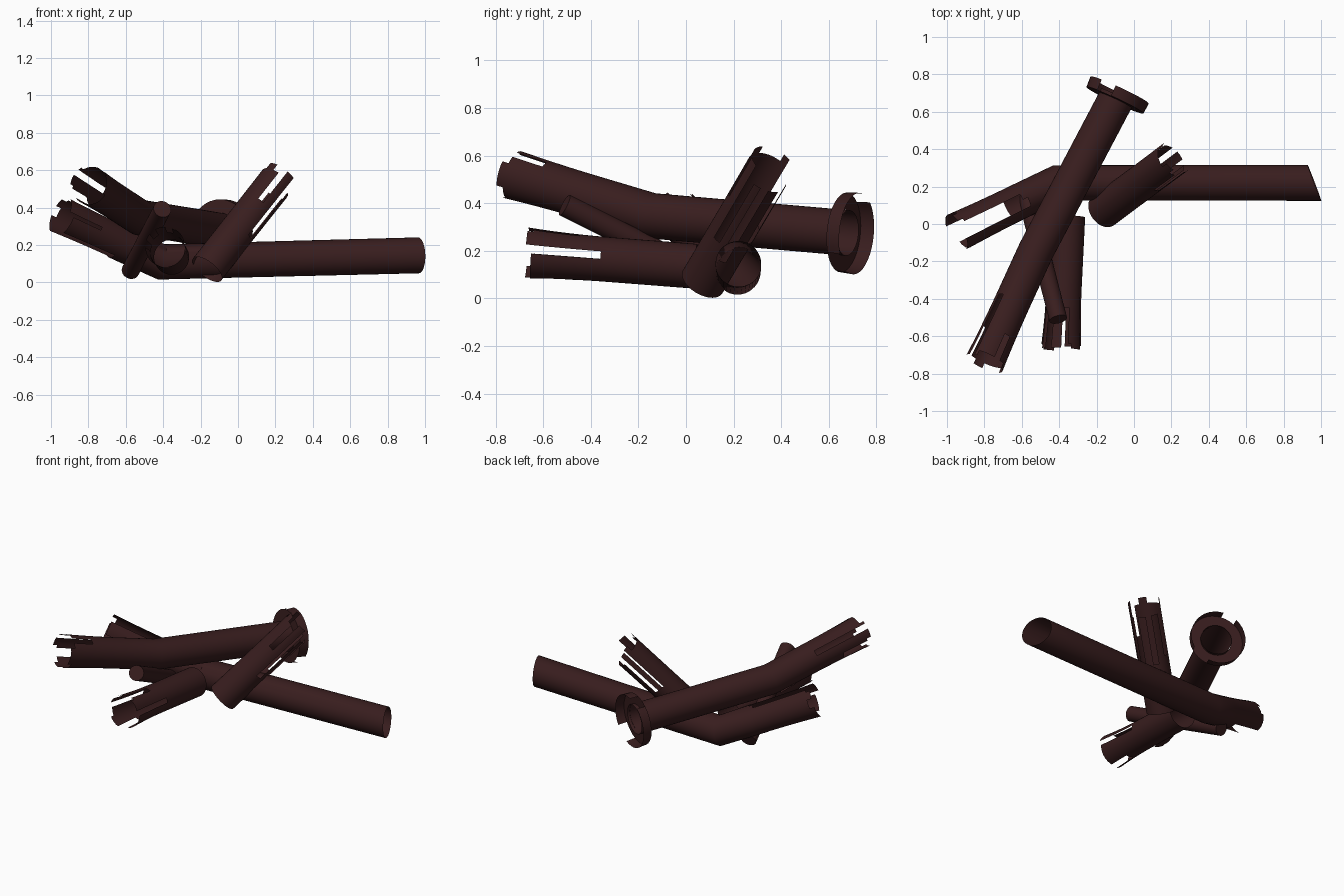
import bpy, bmesh, math, random
from mathutils import Vector

if "Cube" in bpy.data.objects:
    bpy.data.objects.remove(bpy.data.objects["Cube"])

random.seed(4)
SEG, ROWS = 36, 14

rust = bpy.data.materials.new("dark rust brown")
rust.diffuse_color = (0.040, 0.0125, 0.013, 1)
rust.use_nodes = True
rust.node_tree.nodes["Principled BSDF"].inputs["Base Color"].default_value = rust.diffuse_color


def frame(axis):
    """Upward and sideways directions across a pipe axis."""
    axis = axis.normalized()
    up = (Vector((0, 0, 1)) - axis * axis.z).normalized()
    return up, axis.cross(up)


def finish(bm, name):
    mesh = bpy.data.meshes.new(name)
    loose = [v for v in bm.verts if not v.link_faces]
    bmesh.ops.delete(bm, geom=loose, context='VERTS')
    bm.to_mesh(mesh)
    bm.free()
    mesh.materials.append(rust)
    ob = bpy.data.objects.new(name, mesh)
    bpy.context.collection.objects.link(ob)
    bpy.context.view_layer.objects.active = ob
    ob.select_set(True)
    bpy.ops.object.shade_smooth_by_angle(angle=math.radians(35))
    ob.select_set(False)


def ring(bm, p, axis, r, slant=Vector((0, 0, 0))):
    up, side = frame(axis)
    n = axis.normalized()
    out = []
    for i in range(SEG):
        a = 2 * math.pi * i / SEG
        o = (up * math.cos(a) + side * math.sin(a)) * r
        out.append(bm.verts.new(p + o + n * o.dot(slant)))
    return out


def bridge(bm, r0, r1, keep=lambda i: True):
    for i in range(SEG):
        if keep(i):
            j = (i + 1) % SEG
            bm.faces.new((r0[i], r0[j], r1[j], r1[i]))


def pipe(name, path, r, torn=0, gaps=(), flare=1.0, slant=(0, 0, 0), caps=False):
    """Tube along path; the last 'torn' length is split by gaps of
    (start degree, end degree, start fraction, end fraction)."""
    pts = [Vector(p) for p in path]
    bm = bmesh.new()
    rings = []
    last = pts[-1] - pts[-2]
    for k, p in enumerate(pts[:-1]):
        axis = (pts[k + 1] - p).normalized()
        if k:
            axis = (axis + (p - pts[k - 1]).normalized()).normalized()
        rings.append(ring(bm, p, axis, r, Vector(slant) if k == 0 else Vector((0, 0, 0))))
    if torn:
        start = pts[-1] - last.normalized() * torn
        rings.append(ring(bm, start, last, r))
    for a, b in zip(rings, rings[1:]):
        bridge(bm, a, b)
    if not torn:
        rings.append(ring(bm, pts[-1], last, r))
        bridge(bm, rings[-2], rings[-1])
    else:
        # ragged strips
        ends = [random.choice((0.9, 0.93, 0.97, 1.0)) for _ in range(SEG // 3)]
        prev = rings[-1]
        for row in range(ROWS):
            t = (row + 1) / ROWS
            cur = ring(bm, start + last.normalized() * torn * t, last, r * (1 + (flare - 1) * t * t))

            def keep(i):
                deg, mid = (i + 0.5) * 360 / SEG, (row + 0.5) / ROWS
                if mid > ends[i // 3]:
                    return False
                return not any(a < deg < b and f0 < mid < f1 for a, b, f0, f1 in gaps)
            bridge(bm, prev, cur, keep)
            prev = cur
    if caps:
        bm.faces.new(rings[0][::-1])
        bm.faces.new(rings[-1])
    finish(bm, name)


# Long pipe lying along the ground, bent up at its torn left end
pipe("long_ground_pipe", [(0.965, 0.22, 0.145), (-0.41, 0.22, 0.110), (-0.95, -0.045, 0.36)],
     0.096, 0.42, [(0, 25, 0.1, 1), (325, 360, 0, 1), (150, 215, 0.15, 1),
                   (265, 280, 0.5, 1)], 1.1, slant=(0, 0.38, 0))

# Large pipe resting on top, with flange at the back and torn front end
pipe("large_flanged_pipe", [(-0.09, 0.68, 0.275), (-0.525, -0.145, 0.347), (-0.80, -0.745, 0.525)],
     0.096, 0.40, [(35, 62, 0.1, 1), (315, 340, 0.6, 1), (100, 130, 0.5, 1)], 1.1)

# Pipe pointing to the front
pipe("front_torn_pipe", [(-0.355, 0.04, 0.135), (-0.39, -0.67, 0.19)],
     0.094, 0.34, [(270, 290, 0.05, 1), (340, 360, 0.35, 1), (30, 50, 0.3, 1),
                   (70, 90, 0.1, 1), (160, 190, 0.5, 1)], 1.15)

# Leaning pipe split into long strips
pipe("leaning_split_pipe", [(-0.165, 0.07, 0.07), (0.23, 0.365, 0.57)],
     0.096, 0.54, [(50, 70, 0.6, 1), (100, 120, 0.2, 1), (140, 160, 0.1, 1),
                   (120, 260, 0.84, 1), (190, 215, 0.25, 1), (240, 280, 0.35, 1)], 1.02)

# Small closed rod
pipe("small_rod", [(-0.575, 0.15, 0.062), (-0.405, -0.51, 0.392)], 0.048, caps=True)

# Flange plate with broken outer rim
bm = bmesh.new()
axis = Vector((0.42, 0.90, -0.08)).normalized()
c = Vector((-0.102, 0.662, 0.277))
inner = ring(bm, c, axis, 0.096)
outer = ring(bm, c, axis, 0.168)
rim = ring(bm, c + axis * 0.06, axis, 0.172)


def unbroken(i):
    deg = (i + 0.5) * 360 / SEG
    return not (115 < deg < 165 or 320 < deg < 347)


bridge(bm, inner, outer)
bridge(bm, outer, rim, unbroken)
finish(bm, "broken_flange")
